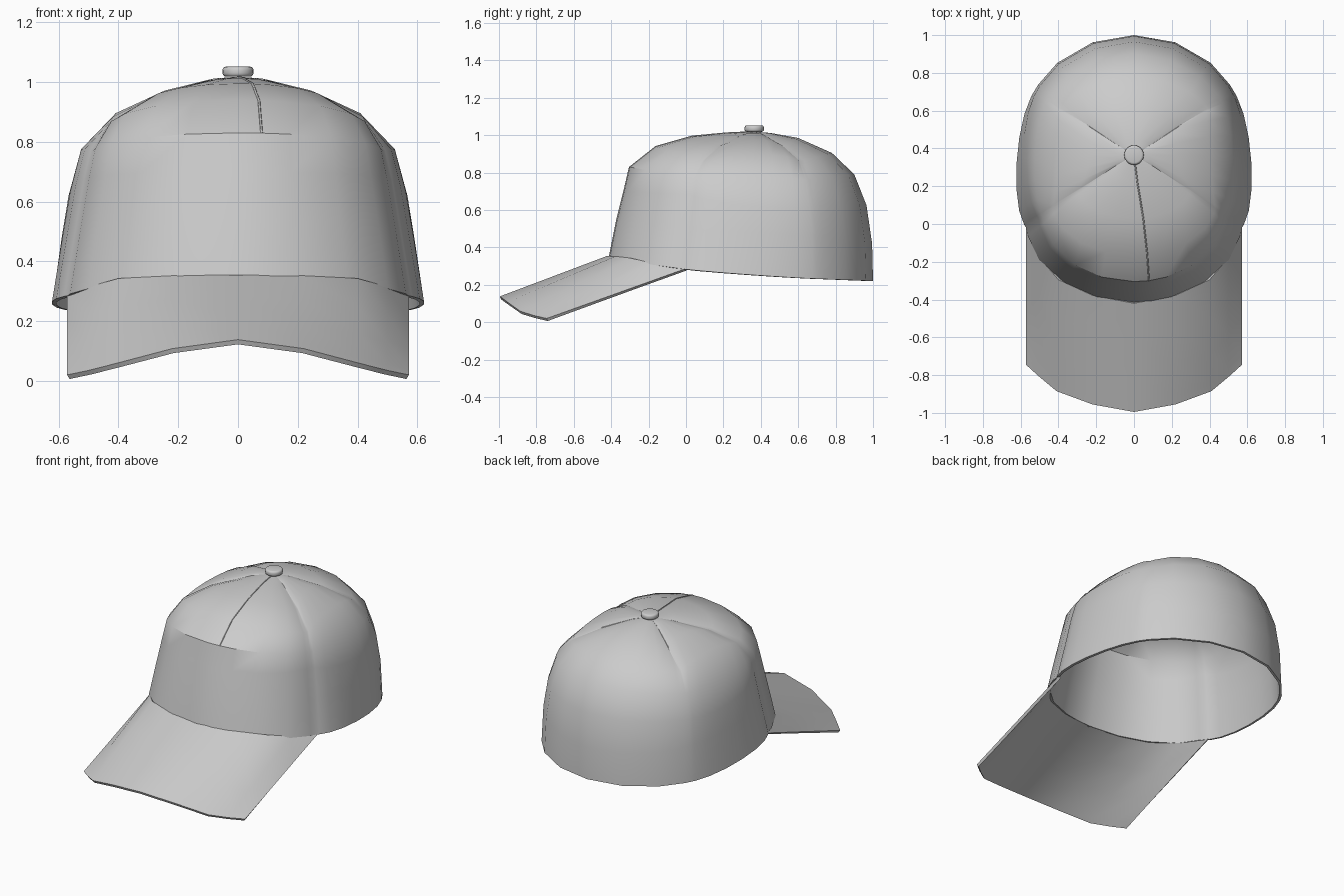
import bpy, bmesh, math
from mathutils import Vector

if "Cube" in bpy.data.objects:
    bpy.data.objects.remove(bpy.data.objects["Cube"])

# Crown profiles, rim to top
APEX = Vector((0, 0.365, 1.018))
FRONT_SEAM = [(.57, -.02, .285), (.535, .01, .50), (.505, .03, .68), (.485, .04, .77),
              (.43, .085, .86), (.30, .175, .94), (.11, .30, 1.0)]
FRONT_MID = [(0, -.415, .34), (0, -.375, .54), (0, -.335, .70), (0, -.305, .83),
             (0, -.165, .94), (0, .03, .995), (0, .22, 1.012)]
SIDE_MID = [(.622, .32, .255), (.59, .34, .48), (.567, .34, .62), (.525, .35, .775),
            (.40, .36, .90), (.23, .365, .975), (.08, .365, 1.012)]
BACK_SEAM = [(.53, .70, .232), (.52, .695, .46), (.50, .68, .62), (.46, .655, .76),
             (.387, .61, .86), (.24, .52, .94), (.09, .42, 1.0)]
BACK_MID = [(0, 1.0, .22), (0, .995, .42), (0, .965, .625), (0, .90, .79),
            (0, .78, .905), (0, .60, .985), (0, .45, 1.012)]
DART_U = 0.11


def flip(profile):
    return [(-x, y, z) for x, y, z in profile]


def panel_column(start, mid, end, u, arc):
    """Points of one panel column; u runs -1..1 from seam to seam along an arc."""
    a = math.radians(arc)
    s = math.sin(u * a) / math.sin(a)
    c = (math.cos(u * a) - math.cos(a)) / (1 - math.cos(a))
    col = []
    for p, m, q in zip(start, mid, end):
        p, m, q = Vector(p), Vector(m), Vector(q)
        base = (p + q) / 2
        col.append(base + (q - p) / 2 * s + (m - base) * c)
    return col


def make_object(name, bm):
    bmesh.ops.recalc_face_normals(bm, faces=bm.faces)
    me = bpy.data.meshes.new(name)
    bm.to_mesh(me)
    bm.free()
    ob = bpy.data.objects.new(name, me)
    bpy.context.collection.objects.link(ob)
    return ob


def activate(ob):
    bpy.ops.object.select_all(action='DESELECT')
    ob.select_set(True)
    bpy.context.view_layer.objects.active = ob


def thicken_and_shade(ob, thickness, angle):
    activate(ob)
    mod = ob.modifiers.new("thickness", 'SOLIDIFY')
    mod.thickness = thickness
    mod.offset = -1
    bpy.ops.object.modifier_apply(modifier=mod.name)
    bpy.ops.object.shade_smooth_by_angle(angle=math.radians(angle))


# Crown: four bulging panels meeting at seams
wide = [-1, -.93, -.72, -.47, -.24, 0, DART_U, .24, .47, .72, .93]
narrow = [-1, -.9, -.6, -.3, 0, .3, .6, .9]
back = [-1, -.93, -.68, -.34, 0, .34, .68, .93]
panels = [
    (flip(FRONT_SEAM), FRONT_MID, FRONT_SEAM, wide, 85),
    (FRONT_SEAM, SIDE_MID, BACK_SEAM, narrow, 70),
    (BACK_SEAM, BACK_MID, flip(BACK_SEAM), back, 64),
    (flip(BACK_SEAM), flip(SIDE_MID), flip(FRONT_SEAM), narrow, 70),
]
bm = bmesh.new()
columns = []
for start, mid, end, us, arc in panels:
    for u in us:
        columns.append([bm.verts.new(p) for p in panel_column(start, mid, end, u, arc)])
top = bm.verts.new(APEX)
for i, a in enumerate(columns):
    b = columns[(i + 1) % len(columns)]
    for k in range(len(a) - 1):
        bm.faces.new((a[k], b[k], b[k + 1], a[k + 1]))
    bm.faces.new((a[-1], b[-1], top))
crown = make_object("crown", bm)
if crown.data.polygons[0].normal.y > 0:
    crown.data.flip_normals()
thicken_and_shade(crown, 0.015, 35)

# Dart seam on the front panel
dart_points = panel_column(*panels[0][:3], DART_U, 85)[3:] + [APEX]
curve = bpy.data.curves.new("front_dart", 'CURVE')
curve.dimensions = '3D'
curve.bevel_depth = 0.004
curve.bevel_resolution = 1
spline = curve.splines.new('POLY')
spline.points.add(len(dart_points) - 1)
for pt, p in zip(spline.points, dart_points):
    pt.co = (*p, 1)
bpy.context.collection.objects.link(bpy.data.objects.new("front_dart", curve))

# Brim: lofted from the crown line to the outer edge, (x, y, z) for the right half
inner = [(0, -.42, .355), (.22, -.378, .352), (.40, -.295, .343), (.50, -.18, .315), (.572, .0, .287)]
outer = [(0, -.995, .138), (.22, -.955, .108), (.41, -.885, .058), (.50, -.81, .035), (.572, -.745, .02)]
inner = flip(inner[:0:-1]) + inner
outer = flip(outer[:0:-1]) + outer
bm = bmesh.new()
rows = []
for t in (0, .33, .66, .93, 1):
    rows.append([bm.verts.new(Vector(p).lerp(Vector(q), t)) for p, q in zip(inner, outer)])
for r0, r1 in zip(rows, rows[1:]):
    for i in range(len(r0) - 1):
        bm.faces.new((r0[i], r1[i], r1[i + 1], r0[i + 1]))
brim = make_object("brim", bm)
if brim.data.polygons[0].normal.z < 0:
    brim.data.flip_normals()
thicken_and_shade(brim, 0.017, 40)

# Top button
bpy.ops.mesh.primitive_cylinder_add(vertices=20, radius=0.052, depth=0.034, location=(0, 0.365, 1.035))
button = bpy.context.object
button.name = "top_button"
bev = button.modifiers.new("round", 'BEVEL')
bev.width = 0.012
bev.segments = 3
bpy.ops.object.modifier_apply(modifier=bev.name)
bpy.ops.object.shade_smooth_by_angle(angle=math.radians(40))
